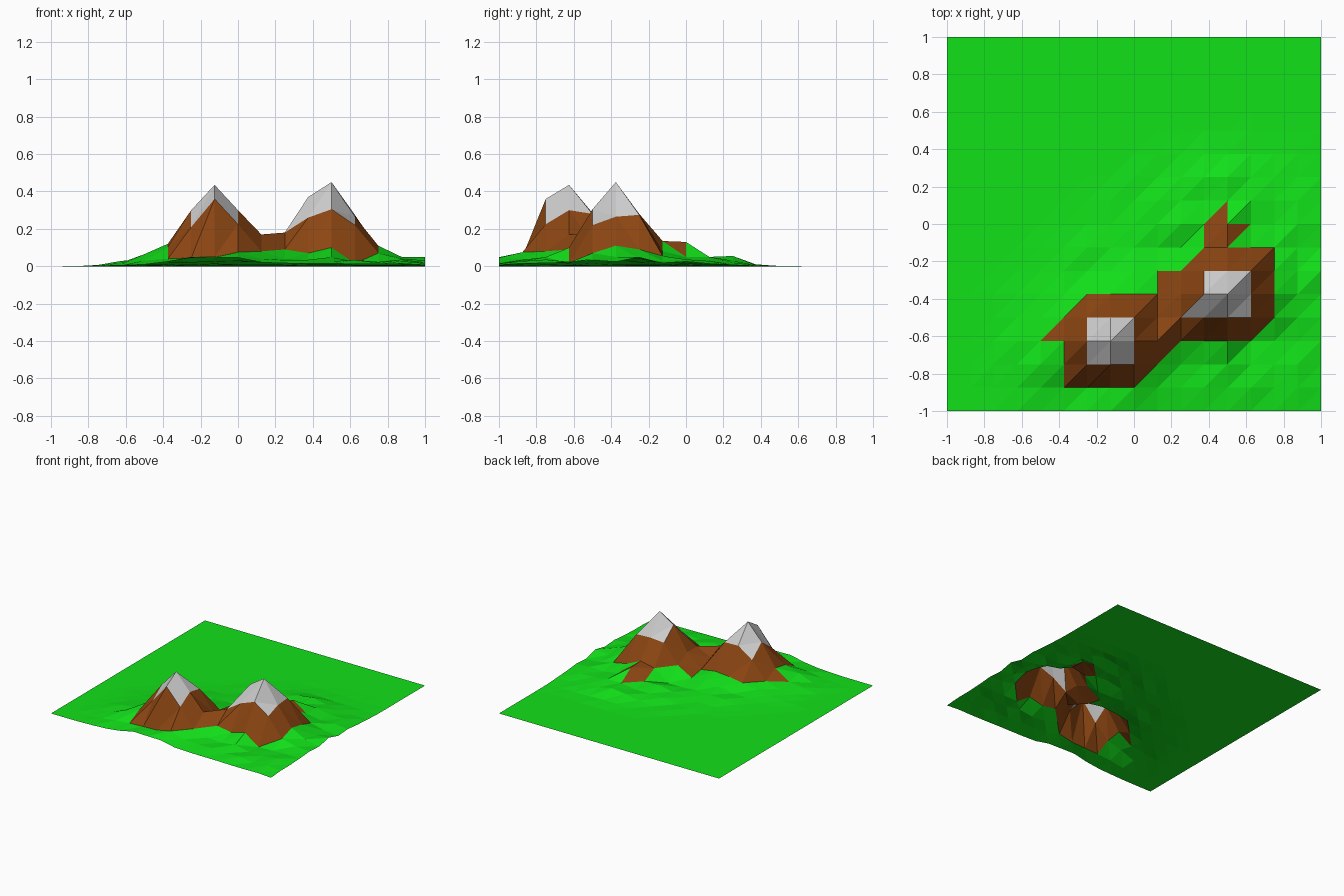
import bpy, bmesh, math, random

if "Cube" in bpy.data.objects:
    bpy.data.objects.remove(bpy.data.objects["Cube"])

random.seed(4)
N, STEP = 16, 0.125

# Rolling foothills: noisy falloff around the two summits
def foothill(x, y):
    def fall(cx, cy, r):
        return max(0.0, 1 - math.hypot(x - cx, y - cy) / r) ** 2
    h = 0.22 * max(fall(-0.125, -0.625, 0.78), fall(0.5, -0.375, 0.98))
    return min(h, 0.055) * random.uniform(0.4, 1.0)

height = [[foothill(-1 + i * STEP, -1 + j * STEP) for i in range(N + 1)] for j in range(N + 1)]

# Twin peaks: grid row -> (first column, heights in hundredths)
peaks = {
    1: (5, [4, 4.5, 5, 7.5, 4]),
    2: (4, [6.5, 10, 21, 36, 22.5, 8, 4]),
    3: (4, [4, 12, 30, 43.5, 30, 17, 9, 7, 10, 1.5, 2]),
    4: (4, [3, 6, 20, 28.5, 28, 12, 18, 26, 30.5, 22, 7, 4]),
    5: (6, [6, 8, 9, 7, 18, 37, 45, 26.5, 11, 5]),
    6: (6, [2, 4.5, 6, 5, 12, 27, 28, 27.5, 9, 4]),
    7: (9, [2, 2, 11, 13.5, 8, 5.5]),
    8: (9, [3, 5.5, 5, 13, 5, 3]),
    9: (10, [3, 3, 5, 5, 3]),
    10: (11, [4, 5.5, 3]),
}
for j, (i0, row) in peaks.items():
    for k, h in enumerate(row):
        height[j][i0 + k] = h / 100

# Row -> ranges of half-cell triangles (2i = upper left, 2i+1 = lower right)
rock = {1: (10, 16), 2: (10, 18), 3: (9, 26), 4: (11, 27), 5: (18, 27),
        6: (21, 27), 7: (22, 24), 8: (23, 23)}
snow = {2: (12, 15), 3: (12, 15), 4: (21, 25), 5: (22, 25)}

def inside(zone, j, t):
    return j in zone and zone[j][0] <= t <= zone[j][1]

def kind(j, t):
    return "snow_caps" if inside(snow, j, t) else "rock_slopes" if inside(rock, j, t) else "grassland"

# Each ground cover becomes one flat-shaded part of the same terrain grid
def build(name, color):
    bm = bmesh.new()
    v = [[bm.verts.new((-1 + i * STEP, -1 + j * STEP, height[j][i]))
          for i in range(N + 1)] for j in range(N + 1)]
    for j in range(N):
        for i in range(N):
            a, b, c, d = v[j][i], v[j][i + 1], v[j + 1][i + 1], v[j + 1][i]
            for t, tri in ((2 * i, (a, c, d)), (2 * i + 1, (a, b, c))):
                if kind(j, t) == name:
                    bm.faces.new(tri)
    bmesh.ops.delete(bm, geom=[p for p in bm.verts if not p.link_faces], context='VERTS')
    me = bpy.data.meshes.new(name)
    bm.to_mesh(me)
    bm.free()
    mat = bpy.data.materials.new(name)
    mat.diffuse_color = color
    mat.use_nodes = True
    mat.node_tree.nodes["Principled BSDF"].inputs["Base Color"].default_value = mat.diffuse_color
    me.materials.append(mat)
    bpy.context.collection.objects.link(bpy.data.objects.new(name, me))

build("grassland", (0.006, 0.75, 0.01, 1))
build("rock_slopes", (0.26, 0.06, 0.006, 1))
build("snow_caps", (0.8, 0.8, 0.8, 1))
